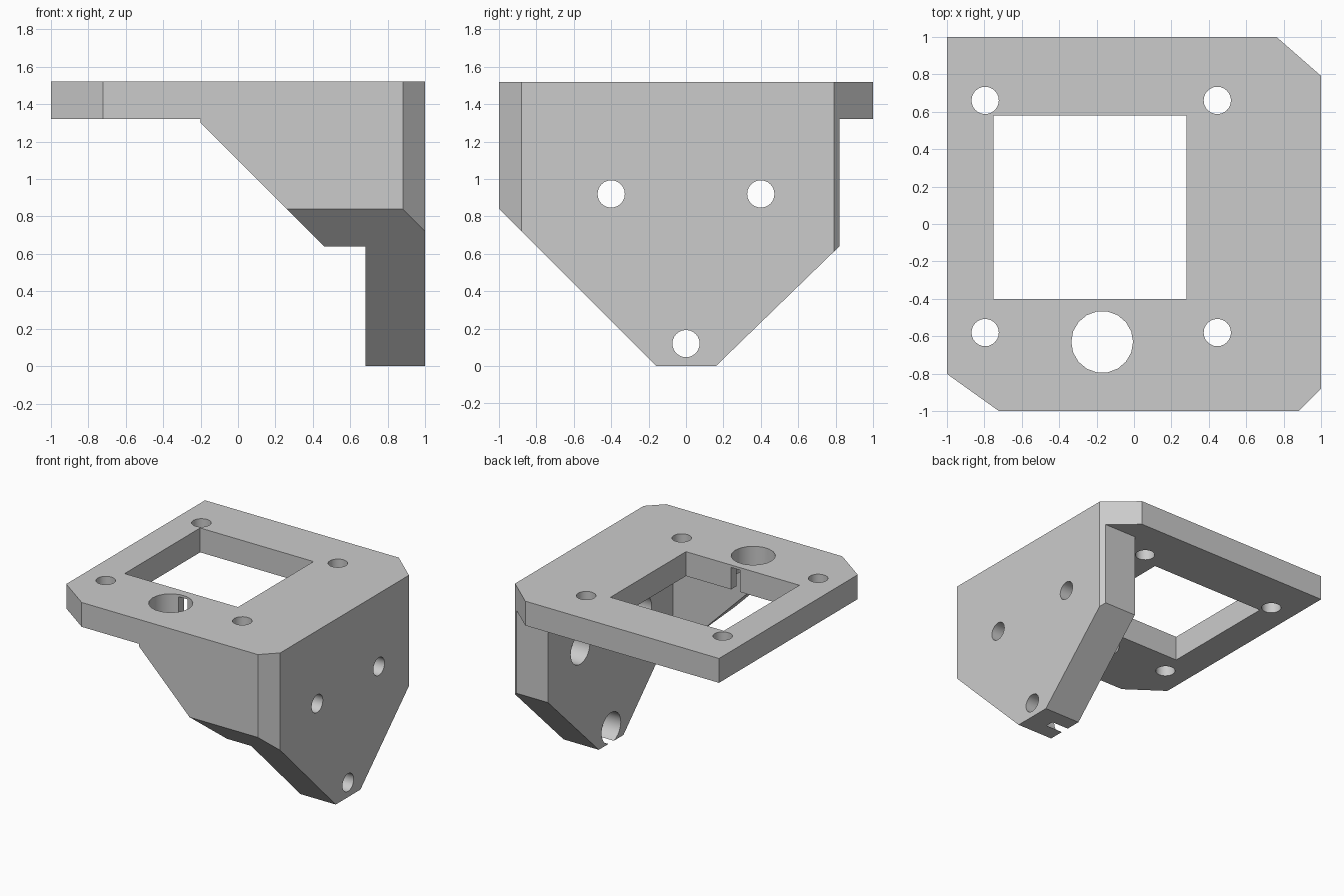
import bpy
import bmesh
import math
from mathutils import Vector

if "Cube" in bpy.data.objects:
    bpy.data.objects.remove(bpy.data.objects["Cube"], do_unlink=True)

grey = bpy.data.materials.new("plain grey")
grey.use_nodes = True
grey.diffuse_color = (0.6, 0.6, 0.6, 1)
grey.node_tree.nodes["Principled BSDF"].inputs["Base Color"].default_value = (0.6, 0.6, 0.6, 1)


def prism(name, profile, axis, start, end):
    """Extrude a 2D profile along an axis; the profile uses the other two axes in order."""
    bm = bmesh.new()
    points = []
    for p in profile:
        co = list(p)
        co.insert(axis, start)
        points.append(bm.verts.new(co))
    face = bm.faces.new(points)
    new = bmesh.ops.extrude_face_region(bm, geom=[face])["geom"]
    offset = Vector((0, 0, 0))
    offset[axis] = end - start
    bmesh.ops.translate(bm, vec=offset, verts=[v for v in new if isinstance(v, bmesh.types.BMVert)])
    bmesh.ops.recalc_face_normals(bm, faces=bm.faces)
    mesh = bpy.data.meshes.new(name)
    bm.to_mesh(mesh)
    bm.free()
    mesh.materials.append(grey)
    obj = bpy.data.objects.new(name, mesh)
    bpy.context.collection.objects.link(obj)
    return obj


def box(name, x, y, z):
    return prism(name, [(x[0], y[0]), (x[1], y[0]), (x[1], y[1]), (x[0], y[1])], 2, *z)


def cylinder(name, centre, radius, axis, start, end, sides=24):
    ring = [(centre[0] + radius * math.cos(math.tau * i / sides),
             centre[1] + radius * math.sin(math.tau * i / sides)) for i in range(sides)]
    return prism(name, ring, axis, start, end)


def combine(target, tool, operation):
    """Apply a boolean and discard the tool."""
    mod = target.modifiers.new("cut", "BOOLEAN")
    mod.operation = operation
    mod.solver = "EXACT"
    mod.object = tool
    bpy.context.view_layer.update()
    graph = bpy.context.evaluated_depsgraph_get()
    mesh = bpy.data.meshes.new_from_object(target.evaluated_get(graph))
    target.modifiers.clear()
    target.data = mesh
    bpy.data.objects.remove(tool, do_unlink=True)


# Side wall and front gusset, trimmed to the tapered side silhouette
bracket = box("mounting_bracket", (0.68, 1.1), (-1.1, 0.82), (-0.1, 1.52))
gusset = prism("gusset", [(-0.2, 1.52), (-0.2, 1.3), (0.46, 0.64), (0.9, 0.64), (0.9, 1.52)], 1, -1.1, -0.8)
combine(bracket, gusset, "UNION")
taper = prism("taper", [(-1.2, 1.04), (-0.16, 0), (0.16, 0), (0.82, 0.64), (0.82, 1.6), (-1.2, 1.6)], 0, -1.3, 1.3)
combine(bracket, taper, "INTERSECT")

# Top plate, then the chamfered outline shared by every part
combine(bracket, box("plate", (-1.2, 1.2), (-1.2, 1.2), (1.32, 1.52)), "UNION")
outline = prism("outline", [(-1, -0.8), (-0.72, -1), (0.88, -1), (1, -0.88),
                            (1, 0.79), (0.76, 1), (-1, 1)], 2, -0.5, 2)
combine(bracket, outline, "INTERSECT")

# Window, cable hole and the narrow slot joining them under a thin skin
combine(bracket, box("window", (-0.75, 0.28), (-0.4, 0.58), (1.2, 1.7)), "DIFFERENCE")
combine(bracket, cylinder("cable_hole", (-0.17, -0.63), 0.165, 2, 1.2, 1.7, 18), "DIFFERENCE")
combine(bracket, box("slot", (-0.21, -0.13), (-0.6, -0.3), (1.2, 1.5)), "DIFFERENCE")

# Plate screw holes
for x in (-0.795, 0.445):
    for y in (-0.58, 0.66):
        combine(bracket, cylinder("screw_hole", (x, y), 0.073, 2, 1.2, 1.7), "DIFFERENCE")

# Wall screw holes with counterbores on the inner face
for centre in ((-0.4, 0.92), (0.4, 0.92), (0, 0.12)):
    combine(bracket, cylinder("wall_hole", centre, 0.073, 0, 0.5, 1.2), "DIFFERENCE")
    combine(bracket, cylinder("counterbore", centre, 0.125, 0, 0.5, 0.83), "DIFFERENCE")

# Smooth hole walls, crisp edges
bpy.ops.object.select_all(action="DESELECT")
bracket.select_set(True)
bpy.context.view_layer.objects.active = bracket
bpy.ops.object.shade_smooth_by_angle(angle=math.radians(30))
